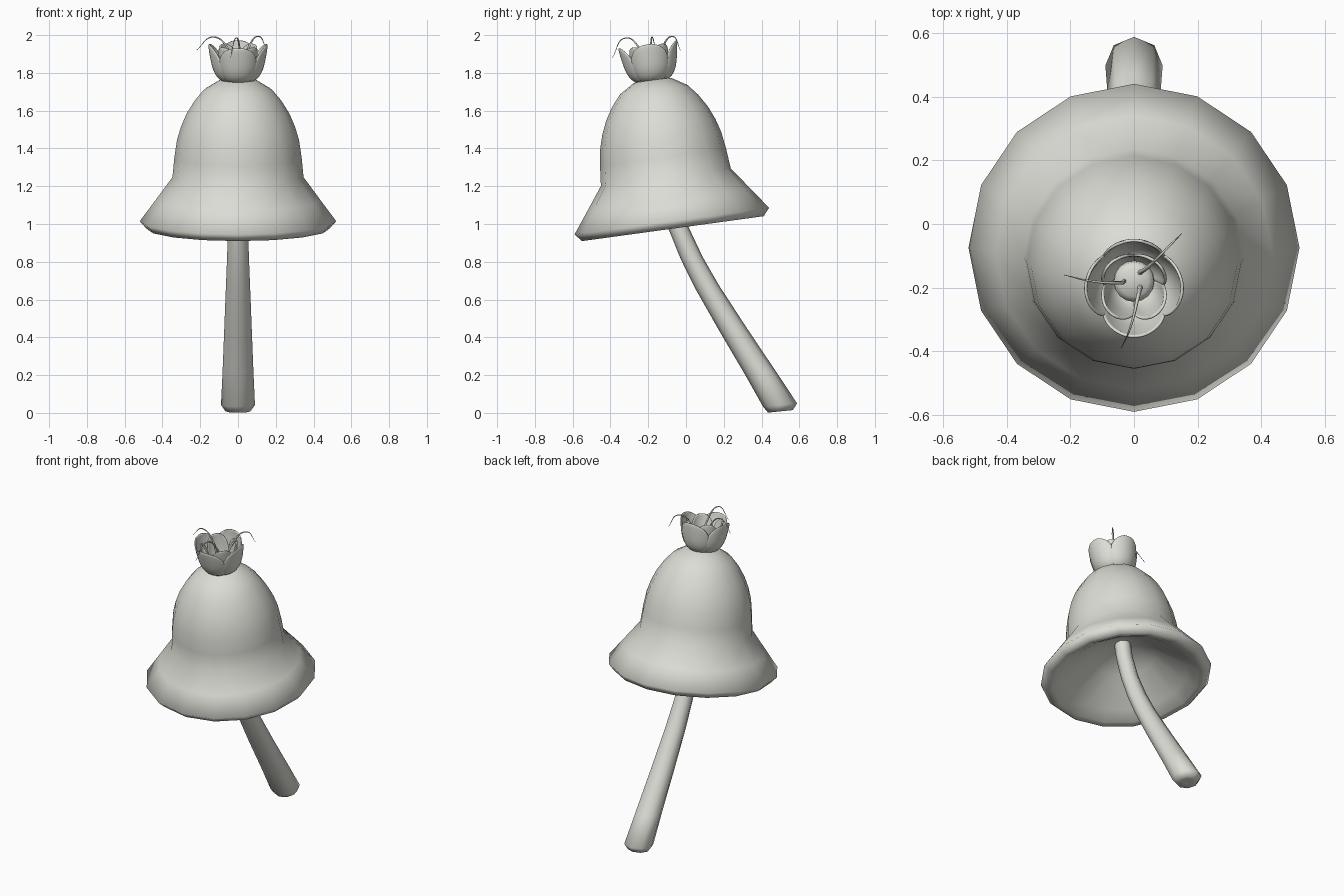
import bpy
from math import sin, cos, pi, radians
from mathutils import Matrix, Vector

if "Cube" in bpy.data.objects:
    bpy.data.objects.remove(bpy.data.objects["Cube"], do_unlink=True)

clay = bpy.data.materials.new("pale_grey")
clay.use_nodes = True
clay.diffuse_color = (0.72, 0.72, 0.67, 1)
clay.node_tree.nodes["Principled BSDF"].inputs["Base Color"].default_value = clay.diffuse_color

# Leaning frame shared by the cap and the flower, centred on the rim
LEAN = Matrix.Translation((0, -0.075, 1.015)) @ Matrix.Rotation(radians(7.8), 4, 'X')


def make_mesh(name, verts, faces, frame=Matrix()):
    mesh = bpy.data.meshes.new(name)
    mesh.from_pydata(verts, [], faces)
    mesh.polygons.foreach_set("use_smooth", [True] * len(faces))
    mesh.materials.append(clay)
    obj = bpy.data.objects.new(name, mesh)
    obj.matrix_world = frame
    bpy.context.collection.objects.link(obj)
    return obj


def loft(name, rings, sides, slope=0.0, frame=Matrix()):
    """Skin rings given as (radius, centre y, centre z); radius 0 makes a tip."""
    verts, rows, faces = [], [], []
    for r, cy, cz in rings:
        count = sides if r > 0 else 1
        rows.append([len(verts) + i % count for i in range(sides)])
        for i in range(count):
            a = 2 * pi * i / sides
            verts.append((r * cos(a), cy + r * sin(a), cz + r * sin(a) * slope))
    for low, high in zip(rows, rows[1:]):
        for i in range(sides):
            j = (i + 1) % sides
            quad = [low[i], low[j], high[j], high[i]]
            faces.append(list(dict.fromkeys(quad)))
    return make_mesh(name, verts, faces, frame)


# Bell cap: shallow conical underside, lip, flared brim and dome
cap_profile = [(0, 0.25), (0.2, 0.14), (0.38, 0.01), (0.45, -0.035), (0.485, -0.04),
               (0.52, 0), (0.435, 0.115), (0.347, 0.235), (0.337, 0.34),
               (0.323, 0.434), (0.302, 0.505), (0.272, 0.575), (0.229, 0.645),
               (0.18, 0.703), (0.1, 0.752), (0, 0.768)]
loft("bell_cap", [(r, 0, z) for r, z in cap_profile], 16, frame=LEAN)

# Bent stem with a rounded foot
stem_rings = [(0, 0.5, 0.012), (0.025, 0.5, 0.012), (0.066, 0.5, 0.008),
              (0.09, 0.498, 0.042), (0.082, 0.395, 0.21), (0.073, 0.25, 0.44),
              (0.064, 0.11, 0.67), (0.058, 0.03, 0.82), (0.053, -0.04, 0.98),
              (0.05, -0.09, 1.14), (0.05, -0.11, 1.25)]
loft("stem", stem_rings, 8, slope=0.1)


# Cupped petals
def petal(name, turn, spread, scale, height):
    spine = [(0.04, 0.735), (0.095, 0.75), (0.124, 0.785), (0.139, 0.825),
             (0.147, 0.865), (0.154, 0.905), (0.157, 0.932), (0.157, 0.945)]
    widths = [0.8, 0.9, 1, 1, 0.95, 0.78, 0.5, 0.2]
    base = spine[0][1]
    across = 8
    verts, faces = [], []
    for (r, z), w in zip(spine, widths):
        for i in range(across + 1):
            s = (2 * i / across - 1) * w
            a = turn + s * spread
            rr = r * scale * (1 - 0.07 * s * s)
            verts.append((rr * cos(a), rr * sin(a), base + (z - base) * height))
    n = across + 1
    for k in range(len(spine) - 1):
        for i in range(across):
            b = k * n + i
            faces.append((b, b + 1, b + n + 1, b + n))
    obj = make_mesh(name, verts, faces, LEAN)
    solid = obj.modifiers.new("thickness", 'SOLIDIFY')
    solid.thickness = 0.01
    solid.offset = -1
    obj.modifiers.new("rounding", 'SUBSURF').levels = 1


for i in range(4):
    petal(f"outer_petal_{i + 1}", i * pi / 2, 0.9, 1.0, 1.0)
    petal(f"inner_petal_{i + 1}", (i + 0.5) * pi / 2, 0.85, 0.72, 0.97)

# Flower heart
loft("flower_heart", [(0.065, 0, 0.75), (0.063, 0, 0.79), (0.045, 0, 0.803), (0, 0, 0.807)],
     16, frame=LEAN)


# Curling stamens that thin towards the tip
def stamen(name, points):
    curve = bpy.data.curves.new(name, 'CURVE')
    curve.dimensions = '3D'
    curve.bevel_depth = 0.008
    curve.bevel_resolution = 1
    curve.resolution_u = 8
    curve.use_fill_caps = True
    spline = curve.splines.new('BEZIER')
    spline.bezier_points.add(len(points) - 1)
    for k, (point, co) in enumerate(zip(spline.bezier_points, points)):
        point.co = Vector(co)
        point.handle_left_type = point.handle_right_type = 'AUTO'
        point.radius = 1 - 0.88 * k / (len(points) - 1)
    curve.materials.append(clay)
    bpy.context.collection.objects.link(bpy.data.objects.new(name, curve))


stamen("stamen_left", [(0.015, -0.155, 1.8), (0.05, -0.13, 1.92),
                       (0.11, -0.07, 1.993), (0.15, -0.03, 1.92)])
stamen("stamen_right", [(-0.03, -0.18, 1.8), (-0.05, -0.185, 1.92),
                        (-0.13, -0.18, 1.99), (-0.22, -0.16, 1.92)])
stamen("stamen_front", [(0.02, -0.195, 1.8), (0.01, -0.24, 1.92),
                        (-0.01, -0.32, 1.985), (-0.04, -0.39, 1.88)])
